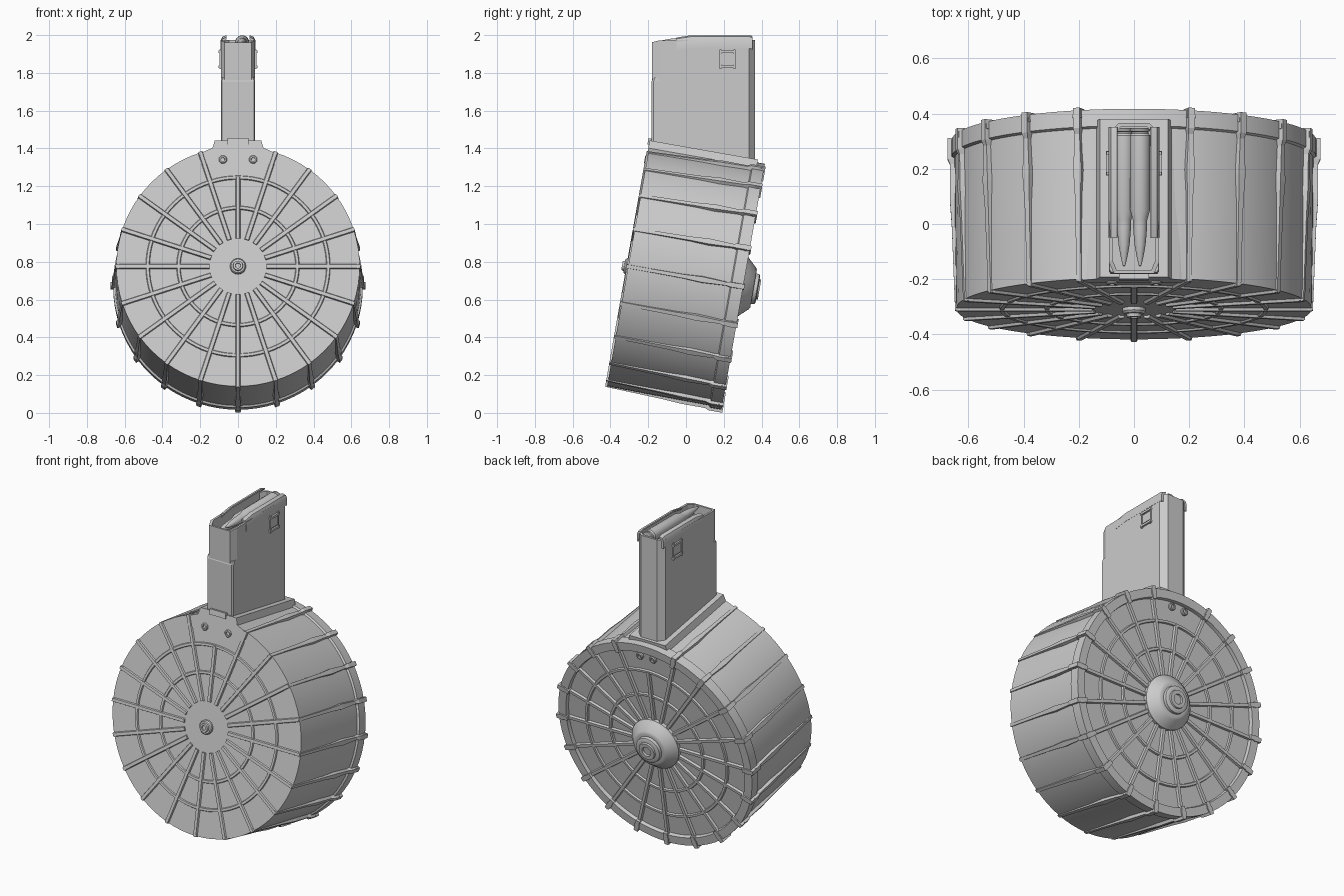
import bpy, bmesh
from math import radians, cos, sin, pi
from mathutils import Matrix, Vector

if "Cube" in bpy.data.objects:
    bpy.data.objects.remove(bpy.data.objects["Cube"])

# Drum frame: local y runs front to back along the tilted axis, local z is up the face
DRUM = Matrix.Translation((0, -0.306, 0.775)) @ Matrix.Rotation(radians(-10), 4, 'X')
I = Matrix.Identity(4)


def finish(name, bm, frame=I, smooth=True):
    bmesh.ops.remove_doubles(bm, verts=bm.verts, dist=1e-5)
    bmesh.ops.recalc_face_normals(bm, faces=bm.faces)
    me = bpy.data.meshes.new(name)
    bm.to_mesh(me)
    bm.free()
    ob = bpy.data.objects.new(name, me)
    bpy.context.collection.objects.link(ob)
    ob.matrix_world = frame
    if smooth:
        bpy.ops.object.select_all(action='DESELECT')
        ob.select_set(True)
        bpy.context.view_layer.objects.active = ob
        bpy.ops.object.shade_smooth_by_angle(angle=radians(30))
    return ob


def loft(bm, loops, m=I):
    """Skin a stack of equal loops and cap both ends."""
    rings = [[bm.verts.new(m @ Vector(p)) for p in lp] for lp in loops]
    n = len(rings[0])
    for a, b in zip(rings, rings[1:]):
        for i in range(n):
            j = (i + 1) % n
            bm.faces.new((a[i], a[j], b[j], b[i]))
    bm.faces.new(rings[0])
    bm.faces.new(rings[-1])


def lathe(bm, profile, m=I, n=80, closed=False):
    """Turn (radius, y) points around the y axis."""
    vs = [bm.verts.new(m @ Vector((r, y, 0))) for r, y in profile]
    es = [bm.edges.new(p) for p in zip(vs, vs[1:])]
    if closed:
        es.append(bm.edges.new((vs[-1], vs[0])))
    axis = m.to_3x3() @ Vector((0, 1, 0))
    bmesh.ops.spin(bm, geom=vs + es, cent=m.translation, axis=axis,
                   angle=2 * pi, steps=n, use_merge=False)


def box(bm, x, y, z):
    loft(bm, [[(x[0], y[0], k), (x[1], y[0], k), (x[1], y[1], k), (x[0], y[1], k)] for k in z])


def spin_to(i):
    return Matrix.Rotation(-radians(18 * i), 4, 'Y')


# Drum body with stepped rear rim and recessed back
bm = bmesh.new()
lathe(bm, [(0, 0), (.644, 0), (.648, .3), (.65, .55), (.661, .556), (.661, .618),
           (.61, .618), (.605, .597), (0, .597)])
finish("drum_body", bm, DRUM)

# Spokes and rings on both faces
for name, base, top, r0, r1 in (("front", .003, -.010, .15, .645), ("back", .592, .611, .13, .612)):
    bm = bmesh.new()
    for i in range(20):
        end = .48 if i == 5 else r1
        loft(bm, [[(r, base, -.014), (r, base, .014), (r, top, .009), (r, top, -.009)]
                  for r in (r0, end)], spin_to(i))
    finish(name + "_spokes", bm, DRUM, False)
    bm = bmesh.new()
    low = top + (.003 if top < 0 else -.003)
    for r in (.315, .478):
        lathe(bm, [(r - .012, base), (r - .007, low), (r + .007, low), (r + .012, base)], closed=True)
    finish(name + "_rings", bm, DRUM)

# Tapered ribs along the wall, each ending in a clamp over the rear rim
bm = bmesh.new()
for i in range(20):
    if i == 5:
        continue
    secs = []
    for y, w, h in ((-.008, .012, .648), (.12, .012, .653), (.3, .014, .660), (.4, .020, .667),
                    (.53, .012, .667), (.55, .017, .676), (.625, .017, .676)):
        secs.append([(.63, y, -w), (.63, y, w), (h, y, w * .75), (h, y, -w * .75)])
    loft(bm, secs, spin_to(i))
    loft(bm, [[(r, .59, -.016), (r, .59, .016), (r, .625, .013), (r, .625, -.013)]
              for r in (.6, .672)], spin_to(i))
finish("wall_ribs", bm, DRUM, False)

# Rear hub dome with stepped winding cap, and front axle boss
bm = bmesh.new()
lathe(bm, [(0, .59), (.16, .59), (.16, .617), (.145, .632), (.112, .668), (.1, .674), (.082, .674),
           (.08, .692), (.07, .697), (.055, .697), (.052, .706), (.03, .706), (.028, .694), (0, .694)], n=48)
finish("rear_hub", bm, DRUM)
bm = bmesh.new()
lathe(bm, [(0, .01), (.042, .01), (.042, -.012), (.036, -.02), (.027, -.021), (.025, -.033),
           (.014, -.033), (.013, -.024), (0, -.024)], n=32)
finish("front_boss", bm, DRUM)

# Collar joining drum and feed tower
bm = bmesh.new()
half = [(.2, .55), (.195, .608), (.165, .624), (.135, .636), (.123, .677)]
outline = half + [(-x, z) for x, z in reversed(half)]
loft(bm, [[(x, y, z) for x, z in outline] for y in (-.004, .578)])
finish("collar", bm, DRUM, False)
bm = bmesh.new()
box(bm, (-.055, .055), (-.012, .02), (.655, .688))
finish("collar_tab", bm, DRUM, False)

# Screws on the front and back
for name, x, z, y, d in (("front_screw", .08, .574, 0, -1), ("back_screw", .045, .575, .6, 1)):
    bm = bmesh.new()
    for s in (-1, 1):
        prof = [(0, -.01), (.022, -.01), (.022, .008), (.018, .013), (.011, .013), (.010, .005), (0, .005)]
        lathe(bm, [(r, d * k) for r, k in prof], Matrix.Translation((s * x, y, z)), 20)
    finish(name + "s", bm, DRUM)

# Feed tower: hollow chamfered shell with a sloped mouth
right = [(.055, .365, 1.975), (.091, .333, 1.975), (.091, .03, 1.975), (.091, -.14, 1.972), (.072, -.18, 1.962)]
ring = right + [(-x, y, z) for x, y, z in reversed(right)]


def inner(x, y):
    return x * .86, .0925 + (y - .0925) * .955


bm = bmesh.new()
loft(bm, [[(x, y, 1.25) for x, y, z in ring], ring,
          [(*inner(x, y), z) for x, y, z in ring],
          [(*inner(x, y), 1.84) for x, y, z in ring]])
finish("feed_tower", bm, smooth=False)

# Full-width lower front of the tower
bm = bmesh.new()
lip = [(.091, -.12), (.091, -.172), (.084, -.182), (-.084, -.182), (-.091, -.172), (-.091, -.12)]
loft(bm, [[(x, y, 1.25) for x, y in lip], [(x, y, 1.755) for x, y in lip],
          [(x * .98, y + .008, 1.775) for x, y in lip]])
finish("tower_front", bm, smooth=False)

# Curled feed lips and side catches
lips, catch = bmesh.new(), bmesh.new()
for s in (-1, 1):
    sec = [(.092, 1.93), (.092, 1.972), (.083, 1.992), (.062, 1.999), (.06, 1.991), (.076, 1.98), (.08, 1.93)]
    loft(lips, [[(s * x, y, z - dz) for x, z in sec]
                for y, dz in ((-.05, .012), (.025, 0), (.335, 0), (.352, .006))])
    for y, z, x in (((.185, .258), (1.845, 1.90), .096), ((.175, .265), (1.905, 1.918), .102),
                    ((.175, .265), (1.825, 1.838), .102), ((.178, .188), (1.82, 1.925), .099),
                    ((.252, .262), (1.82, 1.925), .099)):
        box(catch, sorted((s * .085, s * x)), y, z)
finish("feed_lips", lips)
finish("side_catches", catch, smooth=False)

# Two staggered rounds in the mouth
prof = [(0, .348), (.033, .348), (.036, .344), (.036, .337), (.031, .334), (.031, .328), (.037, .32),
        (.036, .05), (.026, .015), (.025, -.01), (.024, -.03), (.02, -.075), (.013, -.115), (.005, -.15), (0, -.155)]
for name, x, z in (("upper_round", .022, 1.962), ("lower_round", -.036, 1.917)):
    bm = bmesh.new()
    lathe(bm, prof, Matrix.Translation((x, 0, z)), 24)
    finish(name, bm)
